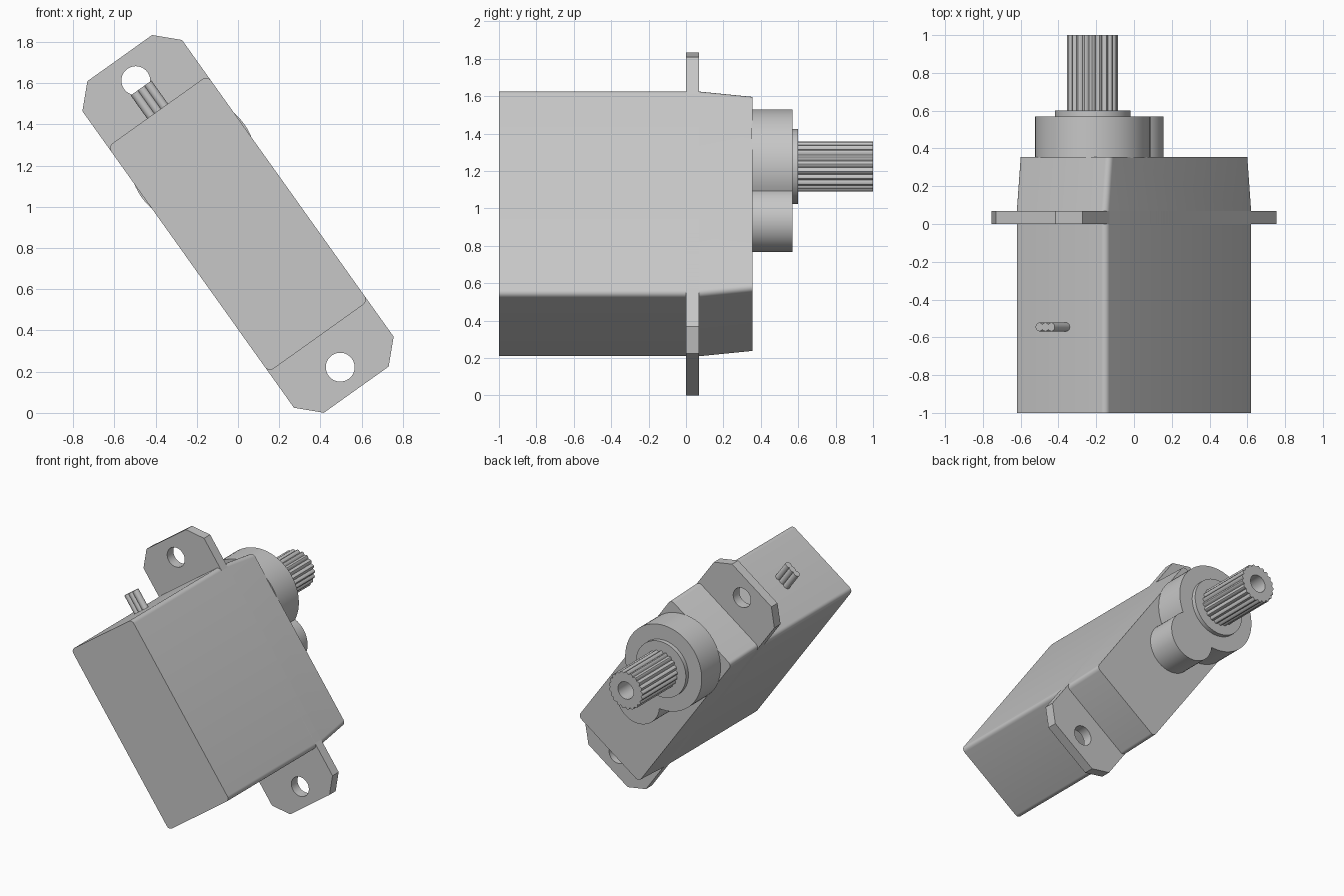
import bpy, bmesh, math

if "Cube" in bpy.data.objects:
    bpy.data.objects.remove(bpy.data.objects["Cube"], do_unlink=True)

grey = bpy.data.materials.new("light_grey")
grey.use_nodes = True
grey.diffuse_color = (0.57, 0.57, 0.57, 1)
grey.node_tree.nodes["Principled BSDF"].inputs["Base Color"].default_value = (0.57, 0.57, 0.57, 1)

# Tilted frame: u runs down the length, v across the width, y is depth
TILT = math.radians(54.5)
C, S = math.cos(TILT), math.sin(TILT)
CENTRE_Z = 0.917
HALF_W, HALF_L = 0.297, 0.672
SHAFT_U = -0.377


def place(u, v, y):
    return (C * u + S * v, y, CENTRE_Z - S * u + C * v)


def circle(r, u=0.0, v=0.0, n=64):
    return [(u + r * math.cos(2 * math.pi * i / n), v + r * math.sin(2 * math.pi * i / n)) for i in range(n)]


def rounded_rect(a, b, r, n=6):
    pts = []
    for k, (su, sv) in enumerate(((1, 1), (-1, 1), (-1, -1), (1, -1))):
        for i in range(n + 1):
            t = math.pi / 2 * (k + i / n)
            pts.append((su * (a - r) + r * math.cos(t), sv * (b - r) + r * math.sin(t)))
    return pts


def loft(name, sections, mapping=place):
    """Closed solid through matching outlines given as (depth, points)."""
    bm = bmesh.new()
    rings = [[bm.verts.new(mapping(p[0], p[1], d)) for p in pts] for d, pts in sections]
    for a, b in zip(rings, rings[1:]):
        for i in range(len(a)):
            j = (i + 1) % len(a)
            bm.faces.new((a[i], a[j], b[j], b[i]))
    bm.faces.new(rings[0])
    bm.faces.new(rings[-1])
    bmesh.ops.recalc_face_normals(bm, faces=bm.faces)
    mesh = bpy.data.meshes.new(name)
    bm.to_mesh(mesh)
    bm.free()
    ob = bpy.data.objects.new(name, mesh)
    bpy.context.collection.objects.link(ob)
    mesh.materials.append(grey)
    return ob


def select(ob):
    bpy.ops.object.select_all(action='DESELECT')
    ob.select_set(True)
    bpy.context.view_layer.objects.active = ob


def smooth(ob):
    select(ob)
    bpy.ops.object.shade_smooth_by_angle(angle=math.radians(30))


def combine(ob, other, operation):
    other.hide_render = True
    mod = ob.modifiers.new("combine", 'BOOLEAN')
    mod.operation = operation
    mod.solver = 'EXACT'
    mod.object = other
    select(ob)
    bpy.ops.object.modifier_apply(modifier=mod.name)
    bpy.data.objects.remove(other, do_unlink=True)


# Case: lower cover, main case and an upper case tapered at its ends
full = rounded_rect(HALF_L, HALF_W, 0.03)
tapered = rounded_rect(HALF_L - 0.035, HALF_W, 0.03)
for name, sections in (
    ("lower_cover", [(-1.0, full), (-0.52, full)]),
    ("main_case", [(-0.52, full), (0.07, full)]),
    ("upper_case", [(0.07, full), (0.355, tapered)]),
):
    smooth(loft(name, sections))

# Mounting flange with clipped corners and a screw hole at each end
end, cut = 0.988, 0.104
corner = [(end - cut, HALF_W), (end, HALF_W - cut)]
half = corner + [(u, -v) for u, v in reversed(corner)]
outline = half + [(-u, -v) for u, v in half]
flange = loft("mounting_flange", [(0.0, outline), (0.07, outline)])
for side in (-1, 1):
    hole = circle(0.07, side * 0.854, n=40)
    combine(flange, loft("hole_cutter", [(-0.1, hole), (0.2, hole)]), 'DIFFERENCE')
smooth(flange)

# Gear housing: large and small round bosses merged
big, small = circle(0.306, SHAFT_U), circle(0.172, -0.026, n=48)
housing = loft("gear_housing", [(0.35, big), (0.57, big)])
combine(housing, loft("small_boss", [(0.35, small), (0.57, small)]), 'UNION')
smooth(housing)

# Bearing collar
ring = circle(0.2, SHAFT_U)
smooth(loft("bearing_collar", [(0.565, ring), (0.6, ring)]))

# Splined output shaft with a screw bore
TEETH, STEPS = 21, 6
spline = []
for i in range(TEETH * STEPS):
    t = 2 * math.pi * i / (TEETH * STEPS)
    r = 0.121 + 0.014 * abs(math.sin(TEETH * t / 2))
    spline.append((SHAFT_U + r * math.cos(t), r * math.sin(t)))
shaft = loft("output_shaft", [(0.595, spline), (1.0, spline)])
bore = circle(0.062, SHAFT_U, n=32)
combine(shaft, loft("bore_cutter", [(0.7, bore), (1.1, bore)]), 'DIFFERENCE')
smooth(shaft)

# Three cable stubs leaving the upper end
for k, label in zip((-1, 0, 1), ("right", "middle", "left")):
    wire = circle(0.023, -0.545, k * 0.039, n=20)
    smooth(loft("cable_" + label, [(-0.81, wire), (-0.65, wire)],
                mapping=lambda y, v, u: place(u, v, y)))
